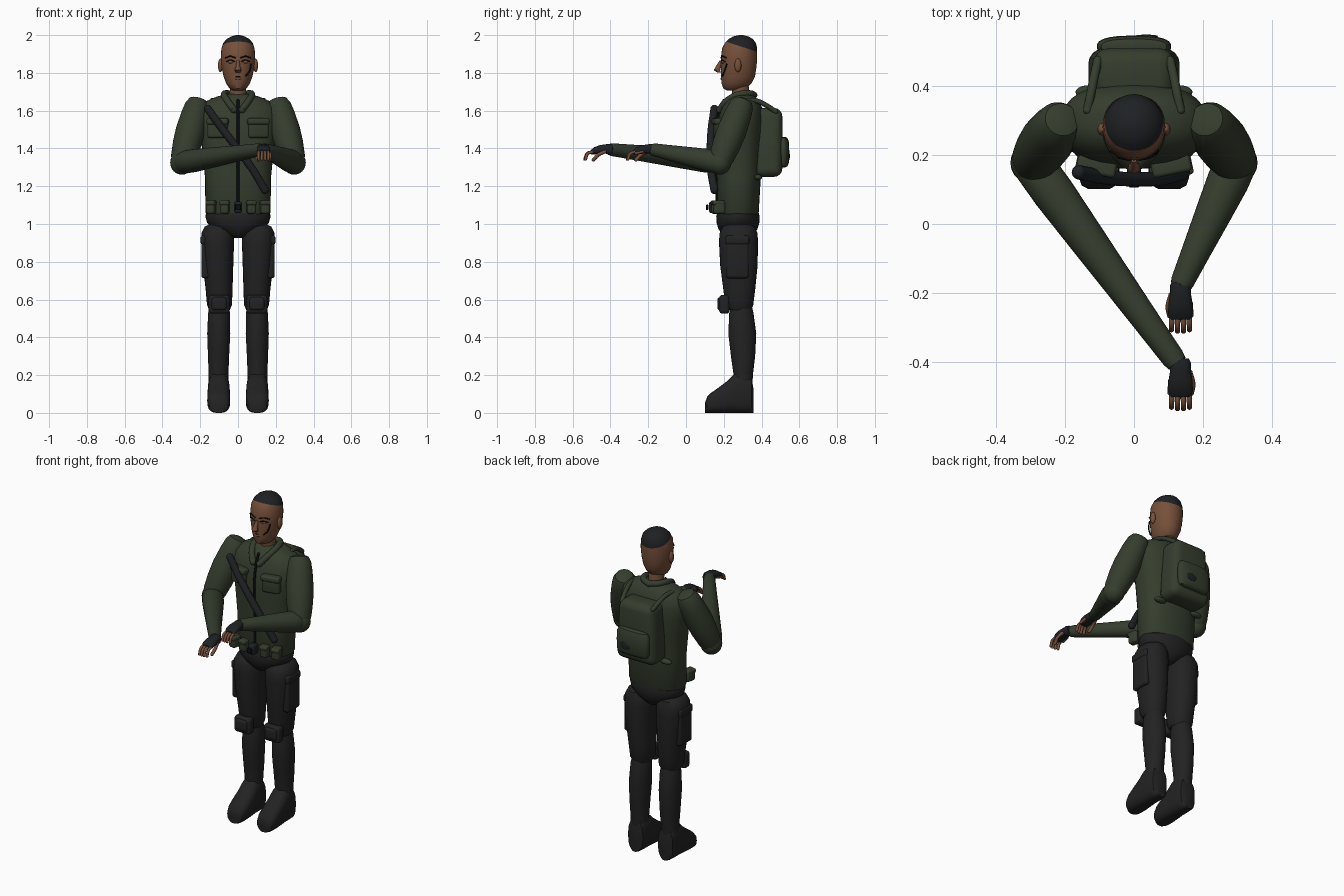
import bpy, bmesh, math
from mathutils import Vector, Matrix

if "Cube" in bpy.data.objects:
    bpy.data.objects.remove(bpy.data.objects["Cube"])


def material(name, r, g, b):
    m = bpy.data.materials.new(name)
    m.use_nodes = True
    m.diffuse_color = (r, g, b, 1)
    bsdf = m.node_tree.nodes["Principled BSDF"]
    bsdf.inputs["Base Color"].default_value = (r, g, b, 1)
    bsdf.inputs["Roughness"].default_value = 0.8
    return m


GREEN = material("olive cloth", .035, .047, .027)
PANTS = material("charcoal cloth", .016, .016, .017)
DARK = material("dark gear", .013, .015, .017)
SKIN = material("brown skin", .18, .08, .042)
BLACK = material("black line", .004, .004, .004)
X, Y, Z = Vector((1, 0, 0)), Vector((0, 1, 0)), Vector((0, 0, 1))
parts = []


def finish(name, bm, mat):
    bmesh.ops.recalc_face_normals(bm, faces=bm.faces)
    me = bpy.data.meshes.new(name)
    bm.to_mesh(me)
    bm.free()
    me.materials.append(mat)
    ob = bpy.data.objects.new(name, me)
    bpy.context.collection.objects.link(ob)
    parts.append(ob)
    return ob


def loft(name, mat, rings, u=X, v=Y, power=2.0, n=32):
    """Skin through rings of (centre, radius along u, radius along v)."""
    bm = bmesh.new()
    loops = []
    for c, ru, rv in rings:
        loop = []
        for i in range(n):
            a = math.tau * i / n
            ca, sa = math.cos(a), math.sin(a)
            pu = math.copysign(abs(ca) ** (2 / power), ca) * ru
            pv = math.copysign(abs(sa) ** (2 / power), sa) * rv
            loop.append(bm.verts.new(Vector(c) + u * pu + v * pv))
        loops.append(loop)
    for a, b in zip(loops, loops[1:]):
        for i in range(n):
            j = (i + 1) % n
            bm.faces.new((a[i], a[j], b[j], b[i]))
    bm.faces.new(loops[0])
    bm.faces.new(loops[-1])
    return finish(name, bm, mat)


def column(name, mat, rows, power=2.0):
    """Upright loft from rows of (z, centre x, centre y, rx, ry)."""
    return loft(name, mat, [((cx, cy, z), rx, ry) for z, cx, cy, rx, ry in rows], power=power)


def limb(name, mat, a, b, stations):
    """Round limb between two points from (fraction, radius) stations."""
    a, b = Vector(a), Vector(b)
    d = (b - a).normalized()
    u = d.cross(Z).normalized()
    return loft(name, mat, [(a.lerp(b, t), r, r) for t, r in stations], u, d.cross(u))


def ball(name, mat, c, r, rot=None):
    bm = bmesh.new()
    m = Matrix.Translation(c) @ (rot or Matrix()) @ Matrix.Diagonal((*r, 1))
    bmesh.ops.create_uvsphere(bm, u_segments=20, v_segments=12, radius=1, matrix=m)
    return finish(name, bm, mat)


def box(name, mat, c, size, bevel, turn=0, taper=1):
    bm = bmesh.new()
    bmesh.ops.create_cube(bm, size=1)
    for v in bm.verts:
        if v.co.z > 0:
            v.co.x *= taper
    bmesh.ops.transform(bm, verts=bm.verts, matrix=Matrix.Translation(c)
                        @ Matrix.Rotation(turn, 4, 'Z') @ Matrix.Diagonal((*size, 1)))
    bmesh.ops.bevel(bm, geom=bm.edges[:], offset=bevel, segments=4, profile=.5, affect='EDGES')
    return finish(name, bm, mat)


def tube(name, mat, pts, r):
    """Smooth round tube through points, with ball ends."""
    cu = bpy.data.curves.new(name, 'CURVE')
    cu.dimensions, cu.bevel_depth, cu.use_fill_caps = '3D', r, True
    sp = cu.splines.new('BEZIER')
    sp.bezier_points.add(len(pts) - 1)
    for bp, p in zip(sp.bezier_points, pts):
        bp.co = p
        bp.handle_left_type = bp.handle_right_type = 'AUTO'
    tmp = bpy.data.objects.new(name + "_path", cu)
    bm = bmesh.new()
    bpy.context.collection.objects.link(tmp)
    bpy.context.view_layer.update()
    me = bpy.data.meshes.new_from_object(tmp.evaluated_get(bpy.context.evaluated_depsgraph_get()))
    bm.from_mesh(me)
    bpy.data.objects.remove(tmp)
    bpy.data.meshes.remove(me)
    for p in (pts[0], pts[-1]):
        bmesh.ops.create_uvsphere(bm, u_segments=12, v_segments=8, radius=r, matrix=Matrix.Translation(p))
    return finish(name, bm, mat)


# Head, with the hair cut along a tilted plane
head = column("head", SKIN, [
    (1.708, 0, .25, .025, .035), (1.718, 0, .257, .045, .06), (1.745, 0, .268, .063, .08),
    (1.78, 0, .275, .076, .09), (1.83, 0, .279, .087, .094), (1.88, 0, .281, .091, .096),
    (1.93, 0, .284, .088, .093), (1.96, 0, .288, .077, .081), (1.98, 0, .29, .059, .063),
    (1.993, 0, .29, .036, .04), (2.0, 0, .29, .01, .01)])
head.data.materials.append(DARK)
hairline, tilt = Vector((0, .375, 1.912)), Vector((0, .33, 1)).normalized()
bm = bmesh.new()
bm.from_mesh(head.data)
bmesh.ops.bisect_plane(bm, geom=bm.verts[:] + bm.edges[:] + bm.faces[:], plane_co=hairline, plane_no=tilt)
for f in bm.faces:
    f.material_index = int((f.calc_center_median() - hairline).dot(tilt) > 0)
bm.to_mesh(head.data)
bm.free()
column("neck", SKIN, [(1.64, 0, .295, .046, .046), (1.75, 0, .285, .042, .045)])

# Face
loft("nose", SKIN, [((0, .186, 1.865), .008, .008), ((0, .172, 1.835), .011, .014),
                    ((0, .164, 1.815), .018, .017), ((0, .175, 1.802), .012, .01)])
tube("mouth", BLACK, [(-.03, .196, 1.785), (0, .187, 1.781), (.03, .196, 1.785)], .003)
tube("lower_lip", SKIN, [(-.02, .195, 1.772), (0, .188, 1.77), (.02, .195, 1.772)], .006)
tube("cheek_line", BLACK, [(.069, .215, 1.845), (.062, .203, 1.81), (.042, .193, 1.785)], .004)
for s in (-1, 1):
    ball("ear", SKIN, (s * .093, .275, 1.84), (.013, .018, .036))
    ball("eye", SKIN, (s * .037, .198, 1.858), (.016, .01, .009))
    tube("upper_lid", BLACK, [(s * .018, .188, 1.86), (s * .038, .191, 1.868), (s * .06, .206, 1.86)], .003)
    tube("eyebrow", BLACK, [(s * .015, .186, 1.88), (s * .04, .194, 1.888), (s * .066, .212, 1.88)], .0035)

# Jacket
column("jacket", GREEN, [
    (1.052, 0, .275, .166, .106), (1.06, 0, .275, .172, .11), (1.25, 0, .28, .175, .116),
    (1.4, 0, .282, .19, .122), (1.5, 0, .286, .208, .125), (1.57, 0, .292, .212, .118),
    (1.62, 0, .296, .198, .105), (1.652, 0, .3, .165, .085), (1.675, 0, .3, .11, .066),
    (1.688, 0, .3, .06, .05)], power=2.4)
tube("zipper", BLACK, [(0, .2, 1.655), (0, .178, 1.6), (0, .161, 1.52), (0, .159, 1.4),
                       (0, .163, 1.25), (0, .165, 1.07)], .007)
tube("chest_strap", DARK, [(-.16, .15, 1.61), (-.08, .135, 1.5), (0, .13, 1.395),
                           (.08, .133, 1.285), (.142, .15, 1.18)], .021)
for s in (-1, 1):
    tube("collar", GREEN, [(0, .36, 1.682), (s * .05, .34, 1.69), (s * .073, .28, 1.685),
                           (s * .055, .215, 1.65), (s * .022, .178, 1.605)], .018)
    box("chest_pocket", GREEN, (s * .108, .173, 1.505), (.108, .045, .1), .015, s * .2)
    box("pocket_flap", GREEN, (s * .108, .168, 1.543), (.116, .05, .034), .012, s * .2)

# Belt pouches and buckle
for x in (-.143, -.07, .07, .143):
    box("belt_pouch", GREEN, (x, .158 + abs(x) * .12, 1.088), (.048, .062, .07), .014, x * 1.5)
    box("pouch_lid", GREEN, (x, .154 + abs(x) * .12, 1.112), (.052, .062, .026), .01, x * 1.5)
box("buckle_pouch", DARK, (0, .15, 1.088), (.042, .055, .06), .01)
box("buckle", BLACK, (0, .112, 1.088), (.03, .012, .03), .004)

# Backpack
box("backpack", GREEN, (0, .435, 1.432), (.27, .15, .365), .045, 0, .86)
loft("backpack_pocket", GREEN, [((0, .515, z), rx, ry) for z, rx, ry in (
    (1.3, .07, .012), (1.306, .095, .022), (1.325, .106, .03), (1.38, .108, .032),
    (1.435, .106, .03), (1.455, .095, .022), (1.46, .07, .012))], power=2.6)
ball("pocket_patch", DARK, (.035, .545, 1.36), (.035, .005, .022))
for s in (-1, 1):
    tube("shoulder_strap", GREEN, [(s * .135, .33, 1.655), (s * .125, .38, 1.65),
                                   (s * .115, .43, 1.625), (s * .105, .475, 1.595)], .013)
    ball("strap_anchor", GREEN, (s * .13, .383, 1.247), (.04, .02, .016))

# Hips and legs
column("hips", PANTS, [
    (.925, 0, .275, .03, .06), (.945, 0, .275, .07, .085), (.975, 0, .275, .13, .104),
    (1.005, 0, .275, .163, .113), (1.04, 0, .275, .173, .115), (1.06, 0, .275, .168, .11)])
for s in (-1, 1):
    column("thigh", PANTS, [
        (1.0, s * .105, .28, .045, .055), (.985, s * .107, .28, .07, .085),
        (.95, s * .108, .278, .086, .101), (.9, s * .108, .278, .087, .103),
        (.78, s * .105, .28, .08, .099), (.65, s * .1, .282, .071, .084),
        (.57, s * .098, .282, .066, .074), (.545, s * .098, .284, .054, .06)], power=2.2)
    column("shin", PANTS, [
        (.57, s * .1, .295, .048, .052), (.53, s * .1, .293, .058, .064),
        (.42, s * .102, .298, .061, .074), (.3, s * .103, .302, .056, .064),
        (.2, s * .103, .303, .052, .051), (.08, s * .103, .3, .052, .05)])
    box("knee_pad", PANTS, (s * .1, .203, .575), (.11, .055, .1), .018)
    box("knee_pad_plate", PANTS, (s * .1, .193, .578), (.08, .055, .07), .015)
    box("cargo_pocket", PANTS, (s * .172, .272, .825), (.045, .12, .225), .015)
    box("cargo_flap", PANTS, (s * .173, .272, .915), (.05, .126, .05), .014)
    loft("boot", PANTS, [((s * .102, y, h / 2), w, h / 2) for y, w, h in (
        (.357, .03, .13), (.347, .05, .185), (.31, .058, .215), (.26, .058, .21),
        (.22, .06, .17), (.17, .061, .132), (.135, .058, .108), (.112, .05, .085), (.101, .03, .055))],
        X, Z, power=2.8)

# Arms reaching forward, each ending in a half glove
WRISTS = {1: Vector((.135, -.18, 1.395)), -1: Vector((.125, -.405, 1.395))}
for s, wrist in WRISTS.items():
    shoulder, elbow = Vector((s * .222, .285, 1.605)), Vector((s * .297, .178, 1.325))
    limb("upper_arm", GREEN, shoulder, elbow, [
        (-.2, .025), (-.17, .05), (-.08, .064), (.1, .072), (.4, .078), (.65, .075), (.9, .066), (1, .058)])
    ball("shoulder_cap", GREEN, (s * .222, .26, 1.61), (.04, .042, .04))
    ball("elbow", GREEN, elbow, (.062, .062, .064))
    limb("forearm", GREEN, elbow, wrist, [
        (-.03, .05), (0, .06), (.15, .061), (.4, .053), (.75, .041), (.97, .034), (1, .03)])
    # hand
    palm = Vector((.135, wrist.y, wrist.z))
    loft("glove", DARK, [(palm + Vector((0, dy, dz)), ru, rv) for dy, dz, ru, rv in (
        (.015, 0, .024, .024), (0, 0, .031, .029), (-.02, .002, .03, .025), (-.05, 0, .035, .023),
        (-.08, -.007, .036, .019), (-.097, -.014, .03, .012))], X, Z, power=2.4)
    for i in range(4):
        fx = (i - 1.5) * .0165
        reach = .004 * (i in (1, 2))
        tube("finger", SKIN, [palm + Vector((fx, -.085, -.012)), palm + Vector((fx * 1.05, -.114 - reach, -.022)),
                              palm + Vector((fx * 1.05, -.127 - reach, -.052))], .0078)
    tube("thumb", SKIN, [palm + Vector((-s * .025, -.025, -.012)), palm + Vector((-s * .034, -.06, -.03)),
                         palm + Vector((-s * .03, -.085, -.055))], .0095)
    tube("palm_edge", SKIN, [palm + Vector((s * .028, -.05, -.012)), palm + Vector((s * .03, -.085, -.02))], .008)

# Smooth shading with sharp creases kept
bpy.ops.object.select_all(action='DESELECT')
for ob in parts:
    ob.select_set(True)
bpy.context.view_layer.objects.active = parts[0]
bpy.ops.object.shade_smooth_by_angle(angle=math.radians(40))
